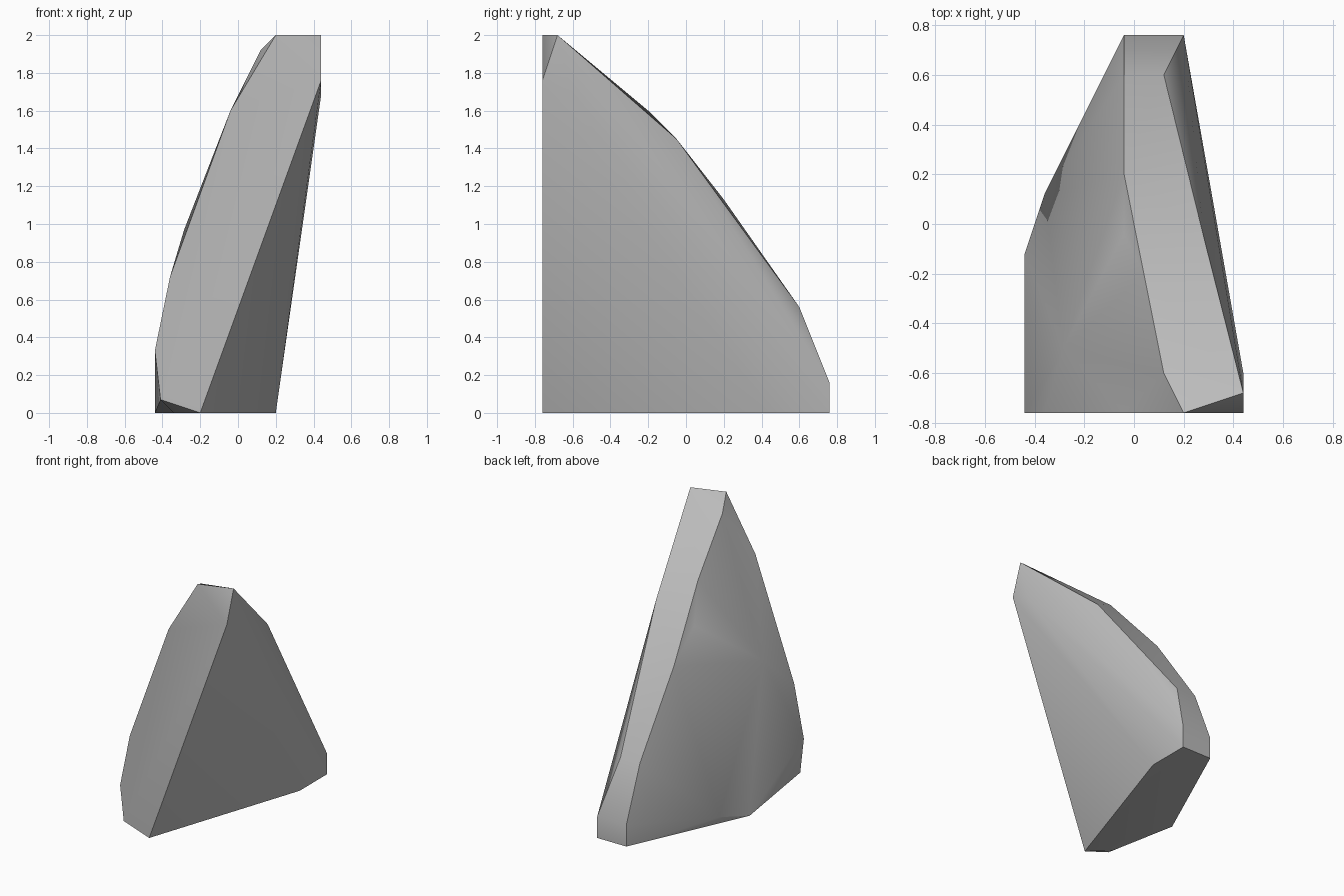
import bpy
import bmesh
import math

# Remove the default cube only
default_cube = bpy.data.objects.get("Cube")
if default_cube:
    bpy.data.objects.remove(default_cube, do_unlink=True)

FRONT = -0.76
BACK = 0.76


def make_material(name, color):
    """Plain single-colour material."""
    material = bpy.data.materials.new(name)
    material.use_nodes = True
    material.diffuse_color = color
    shader = material.node_tree.nodes["Principled BSDF"]
    shader.inputs["Base Color"].default_value = color
    shader.inputs["Roughness"].default_value = 0.9
    return material


def chiselled_solid(name, corners, material, smooth_angle):
    """Wrap a tight faceted skin around the corner outlines."""
    bm = bmesh.new()
    for corner in corners:
        bm.verts.new(corner)
    hull = bmesh.ops.convex_hull(bm, input=bm.verts[:])
    spare = {item for item in hull["geom_interior"] + hull["geom_unused"]
             if isinstance(item, bmesh.types.BMVert)}
    bmesh.ops.delete(bm, geom=list(spare), context="VERTS")
    bmesh.ops.dissolve_limit(bm, angle_limit=math.radians(0.5),
                             verts=bm.verts[:], edges=bm.edges[:])
    bmesh.ops.recalc_face_normals(bm, faces=bm.faces[:])
    mesh = bpy.data.meshes.new(name)
    bm.to_mesh(mesh)
    bm.free()
    mesh.materials.append(material)
    rock = bpy.data.objects.new(name, mesh)
    bpy.context.collection.objects.link(rock)
    bpy.ops.object.select_all(action="DESELECT")
    rock.select_set(True)
    bpy.context.view_layer.objects.active = rock
    bpy.ops.object.shade_smooth_by_angle(angle=math.radians(smooth_angle))
    return rock


# Flat front face, as (x, z)
front_outline = [(-0.2, 0), (0.44, 1.76), (0.2, 2), (-0.04, 1.6),
                 (-0.36, 0.72), (-0.44, 0.33), (-0.41, 0.07)]

# Flat base, as (x, y)
base_outline = [(0.2, 0.44), (0.2, BACK), (-0.04, BACK),
                (-0.44, -0.12), (-0.34, -0.63)]

# Two edges of the sloping back strip, from the peak down
strip_right = [(0.44, -0.68, 2), (0.28, -0.05, 1.45),
               (0.12, 0.6, 0.56), (0.2, BACK, 0.16)]
strip_left = [(0.12, -0.6, 1.92), (0.04, -0.2, 1.6), (-0.04, 0.2, 1.13),
              (-0.04, 0.6, 0.56), (-0.04, BACK, 0.16)]

# Gentle bulges on the two broad sides
side_bulges = [(0.44, -0.6, 1.68), (-0.04, -0.04, 1.34),
               (-0.36, 0.12, 0.06), (-0.285, -0.5, 0.97)]

corners = [(x, FRONT, z) for x, z in front_outline]
corners += [(x, y, 0) for x, y in base_outline]
corners += strip_right + strip_left + side_bulges

stone_grey = make_material("stone grey", (0.5, 0.5, 0.5, 1))
chiselled_solid("rock_shard", corners, stone_grey, 30)
